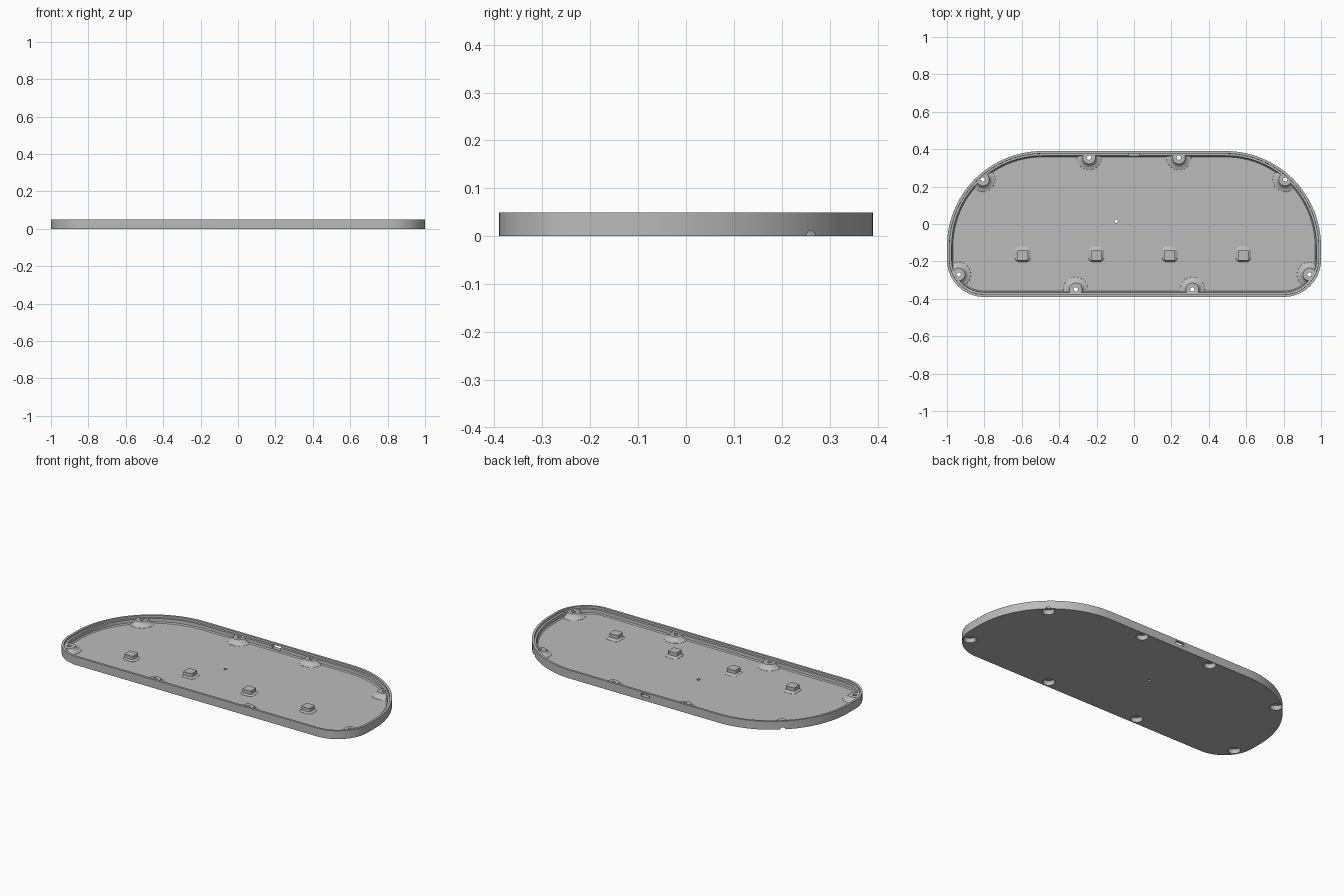
import bpy, bmesh, math

cube = bpy.data.objects.get("Cube")
if cube:
    bpy.data.objects.remove(cube)

grey = bpy.data.materials.new("light grey plastic")
grey.use_nodes = True
grey.diffuse_color = (0.5, 0.5, 0.5, 1)
grey.node_tree.nodes["Principled BSDF"].inputs["Base Color"].default_value = (0.5, 0.5, 0.5, 1)

FLOOR = 0.012
HEIGHT = 0.05


def outline(inset, seg=24):
    """Tray outline: wide round back corners, tighter front corners."""
    corners = [(0.80, -0.19, 0.20, -90), (0.49, -0.12, 0.51, 0),
               (-0.49, -0.12, 0.51, 90), (-0.80, -0.19, 0.20, 180)]
    pts = []
    for cx, cy, r, start in corners:
        for i in range(seg + 1):
            a = math.radians(start + 90 * i / seg)
            pts.append((cx + (r - inset) * math.cos(a), cy + (r - inset) * math.sin(a)))
    return pts


def circle(r, cx=0, cy=0, n=32):
    return [(cx + r * math.cos(math.tau * i / n), cy + r * math.sin(math.tau * i / n))
            for i in range(n)]


def rounded_square(size, r, cx, cy, seg=4):
    pts = []
    for k, (sx, sy) in enumerate([(1, 1), (-1, 1), (-1, -1), (1, -1)]):
        for i in range(seg + 1):
            a = math.radians(90 * k + 90 * i / seg)
            pts.append((cx + sx * (size / 2 - r) + r * math.cos(a),
                        cy + sy * (size / 2 - r) + r * math.sin(a)))
    return pts


def loft(name, sections):
    """Closed solid through stacked (points, z) sections."""
    bm = bmesh.new()
    rings = [[bm.verts.new((x, y, z)) for x, y in pts] for pts, z in sections]
    n = len(rings[0])
    for low, high in zip(rings, rings[1:]):
        for i in range(n):
            j = (i + 1) % n
            bm.faces.new((low[i], low[j], high[j], high[i]))
    bm.faces.new(rings[0][::-1])
    bm.faces.new(rings[-1])
    bmesh.ops.recalc_face_normals(bm, faces=bm.faces)
    mesh = bpy.data.meshes.new(name)
    bm.to_mesh(mesh)
    bm.free()
    mesh.materials.append(grey)
    obj = bpy.data.objects.new(name, mesh)
    bpy.context.collection.objects.link(obj)
    return obj


def cut(target, cutter):
    """Subtract a cutter for good, then discard it."""
    mod = target.modifiers.new("cut", "BOOLEAN")
    mod.operation = "DIFFERENCE"
    mod.solver = "EXACT"
    mod.object = cutter
    bpy.context.view_layer.objects.active = target
    bpy.ops.object.modifier_apply(modifier=mod.name)
    bpy.data.objects.remove(cutter)


# Tray blank, and the stepped hollow that is taken out of it
tray = loft("tray", [(outline(0), 0), (outline(0), HEIGHT)])
hollow = loft("hollow", [(outline(i), z) for i, z in
                         [(0.032, FLOOR), (0.026, 0.018), (0.025, 0.037),
                          (0.014, 0.038), (0.013, 0.06)]])

# Screw bosses with flared feet, left standing inside the hollow
bosses = [(s * x, y) for x, y in
          [(0.24, 0.355), (0.808, 0.238), (0.938, -0.27), (0.312, -0.35)] for s in (1, -1)]
flare = [(0.07, 0.005), (0.066, 0.013), (0.052, 0.017), (0.043, 0.023),
         (0.037, 0.031), (0.034, 0.036)]
for x, y in bosses:
    cut(hollow, loft("boss", [(circle(r, x, y), z) for r, z in flare]))
cut(tray, hollow)

# Screw holes with recesses underneath
for x, y in bosses:
    cut(tray, loft("screw_hole", [(circle(r, x, y), z) for r, z in
                                  [(0.034, -0.01), (0.034, 0.004), (0.027, 0.024),
                                   (0.012, 0.0245), (0.012, 0.045)]]))

# Small reset hole in the floor
cut(tray, loft("reset_hole", [(circle(0.009, -0.095, 0.015, 16), z) for z in (-0.01, 0.03)]))

# Cable slot through the back wall
slot = [(-0.028, 0.34), (0.028, 0.34), (0.028, 0.41), (-0.028, 0.41)]
cut(tray, loft("cable_slot", [(slot, 0.022), (slot, 0.04)]))

# Row of support pegs, each a block on a flared foot
parts = [tray]
for i in range(4):
    x = -0.595 + 0.393 * i
    parts.append(loft(f"support_peg_{i + 1}", [
        (rounded_square(0.082, 0.022, x, -0.162), FLOOR - 0.002),
        (rounded_square(0.082, 0.022, x, -0.162), FLOOR + 0.001),
        (rounded_square(0.064, 0.012, x, -0.165), 0.019),
        (rounded_square(0.056, 0.006, x, -0.167), 0.021),
        (rounded_square(0.056, 0.006, x, -0.167), 0.042)]))

bpy.ops.object.select_all(action="DESELECT")
for part in parts:
    part.select_set(True)
bpy.context.view_layer.objects.active = tray
bpy.ops.object.shade_smooth_by_angle(angle=math.radians(25))
